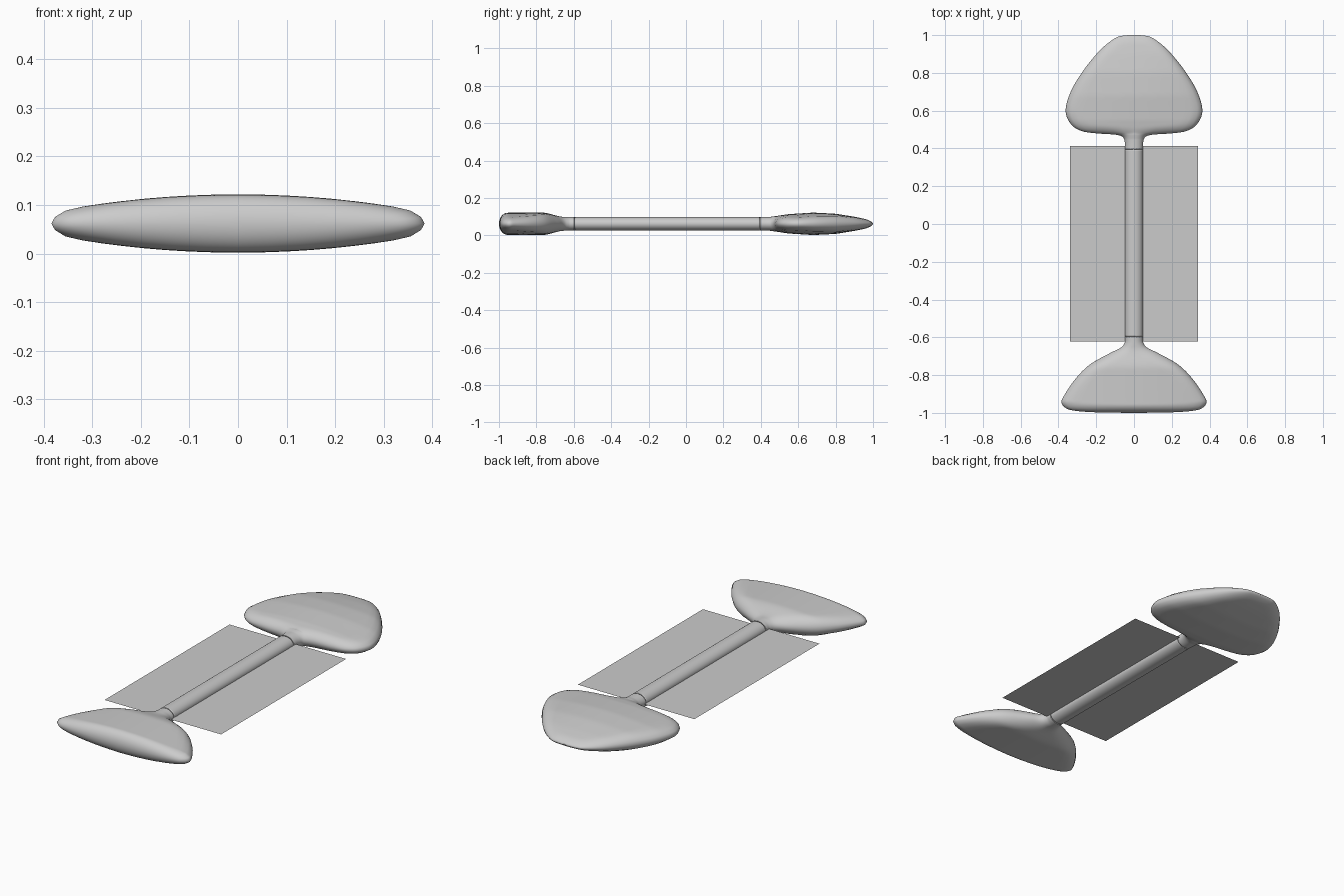
import bpy, bmesh, math
from mathutils import Vector

if "Cube" in bpy.data.objects:
    bpy.data.objects.remove(bpy.data.objects["Cube"])

MID = 0.062      # height of the centre plane
EDGE = 0.047     # rounding radius of the rim
COLS = 16        # columns across the body

# Half outline seen from above (x, y), from the flat tail to the tip
OUTLINE = [(0, -1), (0.2, -0.997), (0.31, -0.989), (0.36, -0.975), (0.384, -0.945),
           (0.368, -0.905), (0.31, -0.82), (0.235, -0.745), (0.13, -0.685),
           (0.07, -0.655), (0.05, -0.63), (0.047, -0.6), (0.047, -0.5),
           (0.047, 0.3), (0.047, 0.4), (0.05, 0.44), (0.062, 0.462), (0.1, 0.473),
           (0.2, 0.480), (0.28, 0.493), (0.335, 0.53), (0.362, 0.6), (0.335, 0.7),
           (0.27, 0.81), (0.18, 0.92), (0.1, 0.984), (0.05, 0.998), (0, 1)]
# Half thickness along the length (y, t)
THICK = [(-1, 0.059), (-0.77, 0.06), (-0.65, 0.037), (0.45, 0.037), (0.55, 0.052),
         (0.68, 0.06), (0.8, 0.054), (0.9, 0.038), (1, 0.017)]


def catmull(pts, n):
    out = []
    for i in range(len(pts) - 1):
        p0, p1 = Vector(pts[max(i - 1, 0)]), Vector(pts[i])
        p2, p3 = Vector(pts[i + 1]), Vector(pts[min(i + 2, len(pts) - 1)])
        for k in range(n):
            t = k / n
            out.append(0.5 * (2 * p1 + (p2 - p0) * t + (2 * p0 - 5 * p1 + 4 * p2 - p3) * t * t
                              + (3 * p1 - p0 - 3 * p2 + p3) * t ** 3))
    out.append(Vector(pts[-1]))
    return out


def thickness(x, y):
    for (ya, a), (yb, b) in zip(THICK, THICK[1:]):
        if y <= yb:
            t = max(0, (y - ya) / (yb - ya))
            # ease only where it joins the shaft, straight elsewhere
            if a == 0.06 and b == 0.037:
                t = t * t * (3 - 2 * t)
            return (a + (b - a) * t) * (1 - 0.6 * (x / 0.385) ** 2)
    return THICK[-1][1]


def rim_distance(p, line):
    best = 9
    for a, b in zip(line, line[1:]):
        if min(abs(p.y - a.y), abs(p.y - b.y)) > 0.06 and not a.y <= p.y <= b.y:
            continue
        ab = b - a
        t = max(0, min(1, (p - a).dot(ab) / max(ab.length_squared, 1e-12)))
        best = min(best, (p - a - ab * t).length)
    return best


def finish(name, bm):
    me = bpy.data.meshes.new(name)
    bm.to_mesh(me)
    bm.free()
    ob = bpy.data.objects.new(name, me)
    bpy.context.collection.objects.link(ob)
    return ob


# Arrow body: rings across the outline, swollen up and down from the rim
line = catmull(OUTLINE, 6)
bm = bmesh.new()
rings = []
for s in line:
    half = []
    for k in range(COLS + 1):
        x = -max(s.x, 0) * math.cos(math.pi * k / COLS)
        z = 0
        if 0 < k < COLS:
            d = min(1, rim_distance(Vector((abs(x), s.y)), line) / EDGE)
            z = thickness(x, s.y) * math.sqrt(max(0, 1 - (1 - d) ** 2))
        half.append((x, z))
    ring = half + [(x, -z) for x, z in half[-2:0:-1]]
    rings.append([bm.verts.new((x, s.y, MID + z)) for x, z in ring])
n = 2 * COLS
for a, b in zip(rings, rings[1:]):
    for i in range(n):
        j = (i + 1) % n
        bm.faces.new((a[i], a[j], b[j], b[i]))
bmesh.ops.remove_doubles(bm, verts=bm.verts[:], dist=1e-5)
bmesh.ops.recalc_face_normals(bm, faces=bm.faces[:])
for f in bm.faces:
    f.smooth = True
finish("arrow_body", bm)

# Thin flat panel crossing the shaft at mid height
bm = bmesh.new()
bm.faces.new([bm.verts.new((x, y, MID)) for x, y in
              ((-0.338, -0.623), (0.338, -0.623), (0.338, 0.413), (-0.338, 0.413))])
finish("flat_panel", bm)
